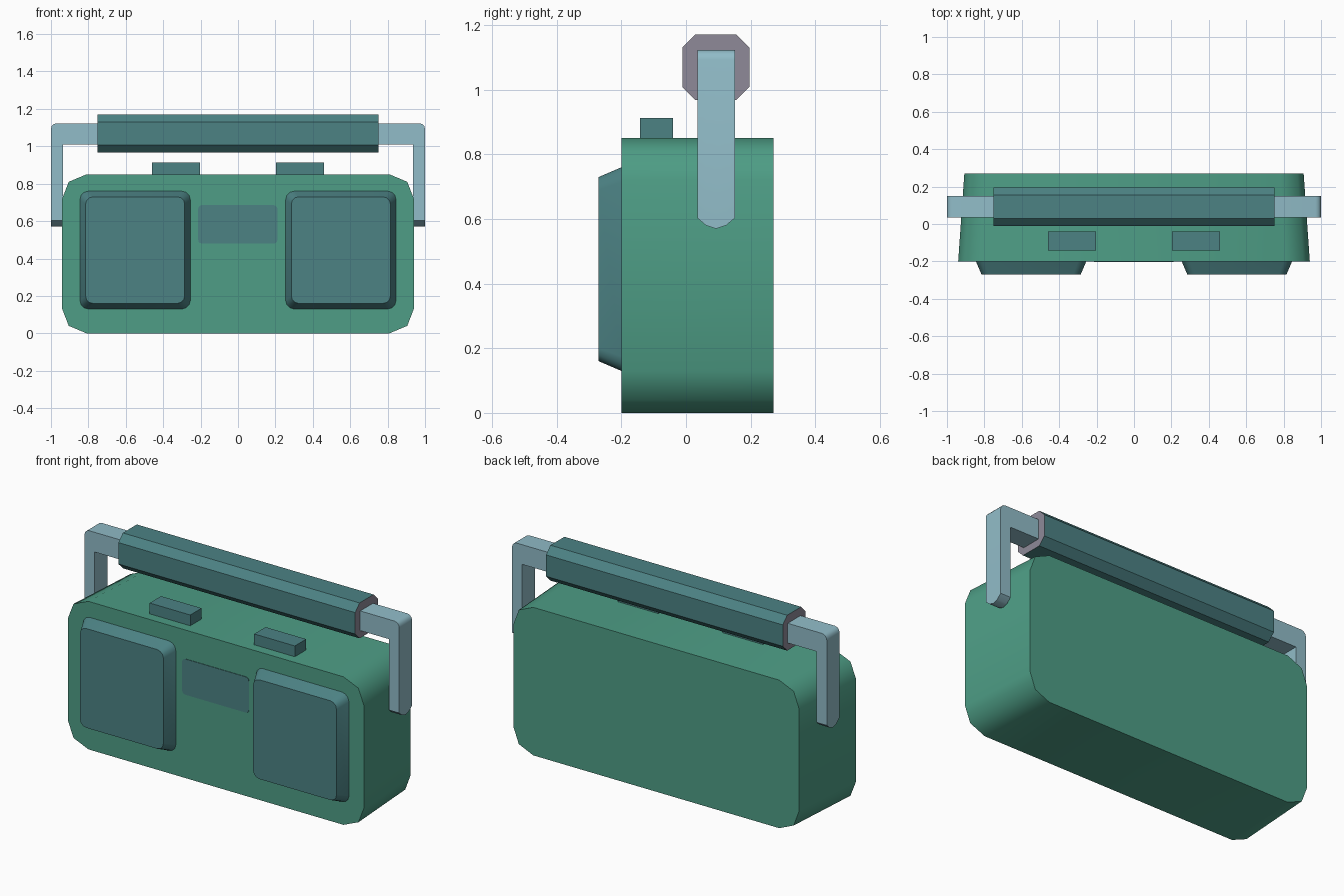
import bpy, bmesh, math

if "Cube" in bpy.data.objects:
    bpy.data.objects.remove(bpy.data.objects["Cube"])


def material(name, r, g, b):
    def lin(c):
        c /= 255
        return c / 12.92 if c <= 0.04045 else ((c + 0.055) / 1.055) ** 2.4
    m = bpy.data.materials.new(name)
    m.diffuse_color = (lin(r), lin(g), lin(b), 1)
    m.use_nodes = True
    m.node_tree.nodes["Principled BSDF"].inputs["Base Color"].default_value = m.diffuse_color
    return m


GREEN = material("body green", 78, 158, 134)
TEAL = material("dark teal", 76, 130, 132)
BLUE = material("pale blue", 145, 188, 200)
GREY = material("purple grey", 142, 138, 152)


def loft(name, sections, mats, smooth=None):
    """Skin matching closed sections of 3D points and cap both ends."""
    bm = bmesh.new()
    rings = [[bm.verts.new(p) for p in s] for s in sections]
    n = len(rings[0])
    for a, b in zip(rings, rings[1:]):
        for i in range(n):
            j = (i + 1) % n
            bm.faces.new((a[i], a[j], b[j], b[i]))
    bm.faces.new(rings[0])
    bm.faces.new(rings[-1])
    bmesh.ops.recalc_face_normals(bm, faces=bm.faces)
    if len(mats) > 1:  # second colour goes on the faces that look sideways
        for f in bm.faces:
            f.material_index = int(abs(f.normal.x) > 0.9)
    me = bpy.data.meshes.new(name)
    bm.to_mesh(me)
    bm.free()
    for m in mats:
        me.materials.append(m)
    ob = bpy.data.objects.new(name, me)
    bpy.context.collection.objects.link(ob)
    if smooth:
        bpy.ops.object.select_all(action='DESELECT')
        ob.select_set(True)
        bpy.context.view_layer.objects.active = ob
        bpy.ops.object.shade_smooth_by_angle(angle=math.radians(smooth))
    return ob


def round_rect(x0, x1, z0, z1, r, y, segs=3):
    pts = []
    corners = [(x1 - r, z1 - r), (x0 + r, z1 - r), (x0 + r, z0 + r), (x1 - r, z0 + r)]
    for k, (cx, cz) in enumerate(corners):
        for i in range(segs + 1):
            a = math.pi / 2 * (k + i / segs)
            pts.append((cx + r * math.cos(a), y, cz + r * math.sin(a)))
    return pts


# Body, slightly narrower at the back
half = [(0.81, 0), (0.905, 0.04), (0.94, 0.13), (0.94, 0.72), (0.905, 0.81), (0.81, 0.85)]
outline = half + [(-x, z) for x, z in reversed(half)]
loft("body", [[(x * s, y, z) for x, z in outline]
              for y, s in ((-0.2, 1), (0.27, 0.965))], [GREEN], 60)

for side, s in (("left", -1), ("right", 1)):
    # Speaker panels with sloping rims
    cx = s * 0.55
    loft("speaker_" + side, [
        round_rect(cx - 0.295, cx + 0.295, 0.13, 0.76, 0.045, -0.2),
        round_rect(cx - 0.265, cx + 0.265, 0.16, 0.73, 0.04, -0.27)], [TEAL], 40)
    # Top buttons
    cx = s * 0.332
    loft("button_" + side, [
        [(cx + dx, y, z) for dx, y in
         ((-0.129, -0.143), (0.129, -0.143), (0.129, -0.04), (-0.129, -0.04))]
        for z in (0.849, 0.912)], [TEAL])

# Display plate on the front
loft("display", [round_rect(-0.213, 0.211, 0.48, 0.685, 0.02, y) for y in (-0.198, -0.203)],
     [TEAL])

# Carrying handle: U outline whose leg ends are rounded across the depth
r = 0.03
arc = [(1 - r + r * math.cos(a), 1.123 - r + r * math.sin(a))
       for a in (math.pi / 2 * i / 3 for i in range(4))]


def handle_section(y, foot):
    right = [(0.935, 1.01), (0.935, foot), (1, foot)] + arc
    pts = right + [(-x, z) for x, z in reversed(right)]
    return [(x, y, z) for x, z in pts]


feet = [(0.035, 0.603), (0.062, 0.58), (0.093, 0.57), (0.124, 0.58), (0.151, 0.603)]
loft("handle", [handle_section(y, z) for y, z in feet], [BLUE], 40)

# Octagonal grip with grey end faces
octagon = [(-0.011, 1.008), (0.029, 0.968), (0.156, 0.968), (0.196, 1.008),
           (0.196, 1.131), (0.156, 1.171), (0.029, 1.171), (-0.011, 1.131)]
loft("grip", [[(x, y, z) for y, z in octagon] for x in (-0.752, 0.752)], [TEAL, GREY])
